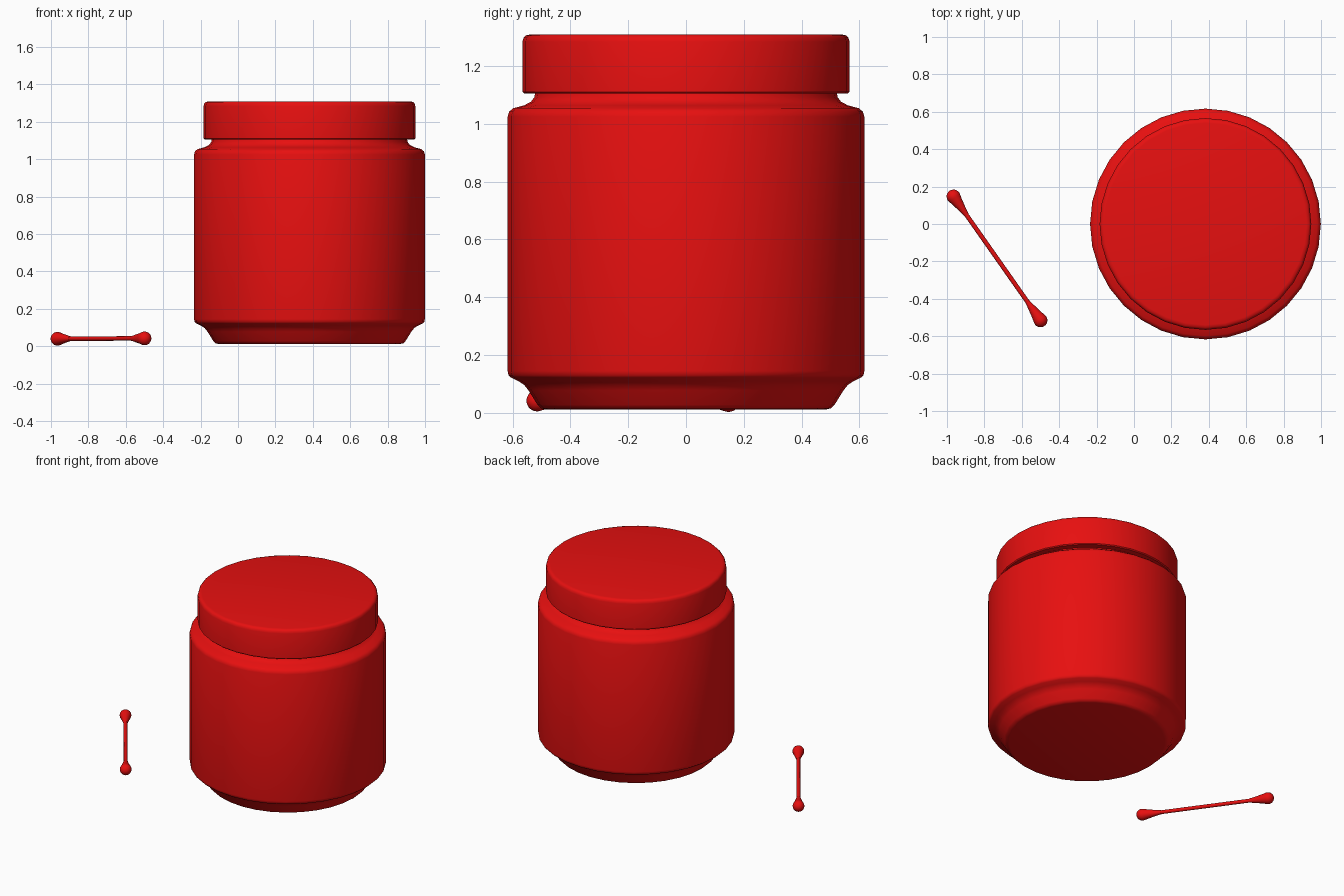
import bpy
import bmesh
import math
from mathutils import Vector

cube = bpy.data.objects.get("Cube")
if cube:
    bpy.data.objects.remove(cube, do_unlink=True)

red = bpy.data.materials.new("glossy red")
red.use_nodes = True
colour = (0.8, 0.005, 0.005, 1)
red.diffuse_color = colour
red.node_tree.nodes["Principled BSDF"].inputs["Base Color"].default_value = colour


def lathe(name, profile, sides, angle=40):
    """Turn (radius, height) points around z; radius 0 closes an end."""
    bm = bmesh.new()
    verts = [bm.verts.new((r, 0, z)) for r, z in profile]
    edges = [bm.edges.new(pair) for pair in zip(verts, verts[1:])]
    bmesh.ops.spin(bm, geom=verts + edges, cent=(0, 0, 0), axis=(0, 0, 1),
                   angle=math.tau, steps=sides, use_duplicate=False)
    bmesh.ops.remove_doubles(bm, verts=bm.verts, dist=0.0001)
    bmesh.ops.recalc_face_normals(bm, faces=bm.faces)
    mesh = bpy.data.meshes.new(name)
    bm.to_mesh(mesh)
    bm.free()
    obj = bpy.data.objects.new(name, mesh)
    bpy.context.collection.objects.link(obj)
    mesh.materials.append(red)
    bpy.ops.object.select_all(action="DESELECT")
    obj.select_set(True)
    bpy.context.view_layer.objects.active = obj
    bpy.ops.object.shade_smooth_by_angle(angle=math.radians(angle))
    return obj


# Jar body with tapered foot, rounded shoulder and neck
body = lathe("jar_body", [
    (0, 0.012), (0.485, 0.012), (0.502, 0.016), (0.514, 0.028),
    (0.545, 0.078), (0.56, 0.097), (0.58, 0.11), (0.605, 0.122),
    (0.614, 0.13), (0.617, 0.145), (0.617, 1.025), (0.612, 1.042),
    (0.598, 1.054), (0.56, 1.064), (0.537, 1.076), (0.525, 1.092),
    (0.52, 1.115), (0.52, 1.2), (0, 1.2)], 32)

# Screw lid with softened rims
lid = lathe("jar_lid", [
    (0, 1.12), (0.5, 1.12), (0.515, 1.105), (0.56, 1.105), (0.566, 1.111),
    (0.566, 1.284), (0.562, 1.298), (0.554, 1.306), (0.54, 1.309),
    (0, 1.309)], 32)

for part in (body, lid):
    part.location.x = 0.382

# Cotton swab lying beside the jar
start = Vector((-0.965, 0.147, 0.04))
end = Vector((-0.5, -0.515, 0.042))
axis = end - start
length = axis.length
turn = axis.to_track_quat("Z", "Y")

stick = lathe("swab_stick", [(0, 0.05), (0.012, 0.05),
                             (0.012, length - 0.05), (0, length - 0.05)], 16)
stick.location = start
stick.rotation_euler = turn.to_euler()

# Cotton buds: round tip narrowing along the stick
radius = 0.037
tip = [(radius * math.sin(a), -radius * math.cos(a))
       for a in (math.radians(15 * i) for i in range(8))]
bud = tip + [(0.029, 0.035), (0.022, 0.07), (0.016, 0.1), (0.013, 0.12), (0, 0.122)]
for name, place, direction in (("swab_bud_back", start, axis),
                               ("swab_bud_front", end, -axis)):
    cotton = lathe(name, bud, 20, 60)
    cotton.location = place
    cotton.rotation_euler = direction.to_track_quat("Z", "Y").to_euler()
